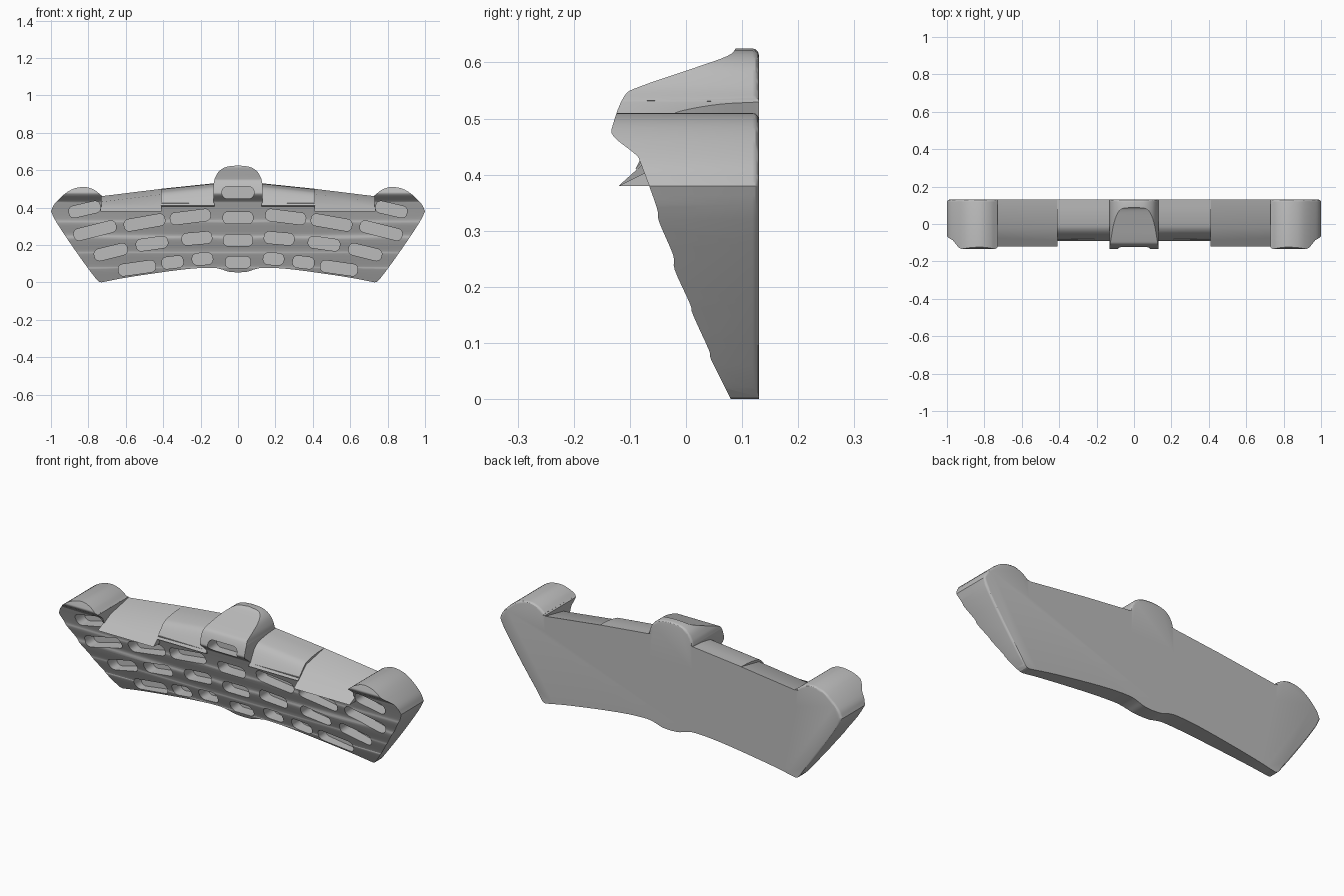
import bpy, bmesh, math
from mathutils import Vector

cube = bpy.data.objects.get("Cube")
if cube:
    bpy.data.objects.remove(cube, do_unlink=True)

BACK = 0.13
grey = bpy.data.materials.new("light_grey")
grey.use_nodes = True
grey.diffuse_color = (0.5, 0.5, 0.5, 1)
grey.node_tree.nodes["Principled BSDF"].inputs["Base Color"].default_value = (0.5, 0.5, 0.5, 1)


def spline(pts, steps=5):
    """Smooth curve through 2D points."""
    p = [Vector(q) for q in pts]
    p = [p[0] * 2 - p[1]] + p + [p[-1] * 2 - p[-2]]
    out = []
    for a, b, c, d in zip(p, p[1:], p[2:], p[3:]):
        for i in range(steps):
            t = i / steps
            out.append(0.5 * (2 * b + (c - a) * t + (2 * a - 5 * b + 4 * c - d) * t * t
                              + (3 * b - a - 3 * c + d) * t ** 3))
    return [tuple(v) for v in out] + [tuple(p[-2])]


def loft(name, first, last, round_edge=None):
    """Closed solid between two matching rings of 3D points."""
    bm = bmesh.new()
    a = [bm.verts.new(v) for v in first]
    b = [bm.verts.new(v) for v in last]
    bm.faces.new(a)
    bm.faces.new(b[::-1])
    for i in range(len(a)):
        j = (i + 1) % len(a)
        bm.faces.new((a[j], a[i], b[i], b[j]))
    bmesh.ops.recalc_face_normals(bm, faces=bm.faces)
    if round_edge:
        edges = [e for e in bm.edges if all(round_edge(v.co) for v in e.verts)]
        bmesh.ops.bevel(bm, geom=edges, offset=0.012, segments=3, profile=0.5, affect='EDGES')
    me = bpy.data.meshes.new(name)
    bm.to_mesh(me)
    bm.free()
    ob = bpy.data.objects.new(name, me)
    bpy.context.collection.objects.link(ob)
    me.materials.append(grey)
    return ob


def combine(target, other, operation):
    mod = target.modifiers.new(operation.lower(), 'BOOLEAN')
    mod.operation, mod.object, mod.solver = operation, other, 'EXACT'
    bpy.context.view_layer.objects.active = target
    bpy.ops.object.modifier_apply(modifier=mod.name)
    bpy.data.objects.remove(other, do_unlink=True)


# Board outline, right half from bottom centre to top centre
bottom = spline([(0, .053), (.05, .057), (.09, .07), (.14, .078), (.25, .073),
                 (.4, .055), (.6, .025), (.73, 0)])
flank = spline([(.73, 0), (.76, .02), (.87, .17), (.97, .32), (1, .38)], 3)
horn = spline([(1, .38), (.98, .42), (.93, .47), (.88, .5), (.82, .51), (.77, .495), (.73, .465)])
notch = [(.73, .4), (.41, .4), (.41, .425), (.13, .425)]
dome = spline([(.13, .53), (.122, .56), (.1, .595), (.06, .618), (0, .625)])
half = bottom + flank[1:] + horn[1:] + notch + dome
outline = half + [(-x, z) for x, z in half[-2:0:-1]]


def rim(co):
    on_end = abs(co.x) > .735 and co.z > .015
    return co.y > BACK - .001 and (on_end or co.z > .535)


board = loft("board", [(x, -.25, z) for x, z in outline],
             [(x, BACK, z) for x, z in outline], rim)

# Rippled front and sloping crown, swept across the board
ripple = spline([(.08, 0), (.045, .07), (.041, .087), (.0125, .15), (.007, .17), (-.02, .23),
                 (-.023, .257), (-.048, .316), (-.052, .341), (-.08, .418), (-.09, .436),
                 (-.129, .468), (-.13, .49), (-.11, .54), (-.082, .557), (.007, .5875),
                 (.073, .611), (.09, .626)], 4)
section = [(.1, -.04)] + ripple + [(.1, .65), (.2, .65), (.2, -.04)]
combine(board, loft("front_shape", [(-1.1, y, z) for y, z in section],
                    [(1.1, y, z) for y, z in section]), 'INTERSECT')


# Sloping shelves either side of the dome
def inner_section(t):
    curve = spline([(BACK, t), (.06, t - .004), (0, t - .014), (-.03, t - .025),
                    (-.055, t - .05), (-.09, .41)], 4)
    return curve + [(-.07, .405), (BACK, .405)]


def outer_section(t):
    return [(BACK, t), (-.02, t - .03), (-.12, .38), (BACK, .38)]


for s in (-1, 1):
    for name, sect, x0, t0, x1, t1 in (("inner_shelf", inner_section, .125, .53, .413, .5),
                                       ("outer_shelf", outer_section, .41, .5, .735, .46)):
        shelf = loft(name, [(s * x0, y, z) for y, z in sect(t0)],
                     [(s * x1, y, z) for y, z in sect(t1)])
        combine(board, shelf, 'UNION')


# Rounded finger pockets
def front_y(z):
    return min(ripple, key=lambda p: abs(p[1] - z))[0]


def pocket(x, z, w, h, tilt):
    r, ring = .026, []
    ca, sa = math.cos(math.radians(tilt)), math.sin(math.radians(tilt))
    for k, (sx, sz) in enumerate(((1, 1), (-1, 1), (-1, -1), (1, -1))):
        for i in range(6):
            a = math.radians(90 * k + 18 * i)
            u = sx * (w / 2 - r) + r * math.cos(a)
            v = sz * (h / 2 - r) + r * math.sin(a)
            ring.append((x + u * ca - v * sa, z + u * sa + v * ca))
    floor = min(front_y(z) + .075, .105)
    combine(board, loft("pocket_cutter", [(px, -.3, pz) for px, pz in ring],
                        [(px, floor, pz) for px, pz in ring]), 'DIFFERENCE')


for z, w in ((.48, .17), (.345, .16), (.225, .155), (.107, .135)):
    pocket(0, z, w, .063, 0)
for x, z, w, tilt in ((.82, .39, .17, 13),
                      (.255, .35, .215, 7), (.5, .32, .22, 10), (.765, .277, .23, 14),
                      (.22, .235, .16, 5), (.46, .207, .17, 8), (.68, .162, .18, 14),
                      (.19, .125, .11, 3), (.35, .107, .115, 7), (.54, .076, .2, 8)):
    for s in (-1, 1):
        pocket(s * x, z, w, .063, -s * tilt)

# Smooth ripples, crisp corners
bpy.ops.object.select_all(action='DESELECT')
board.select_set(True)
bpy.context.view_layer.objects.active = board
bpy.ops.object.shade_smooth_by_angle(angle=math.radians(30))
